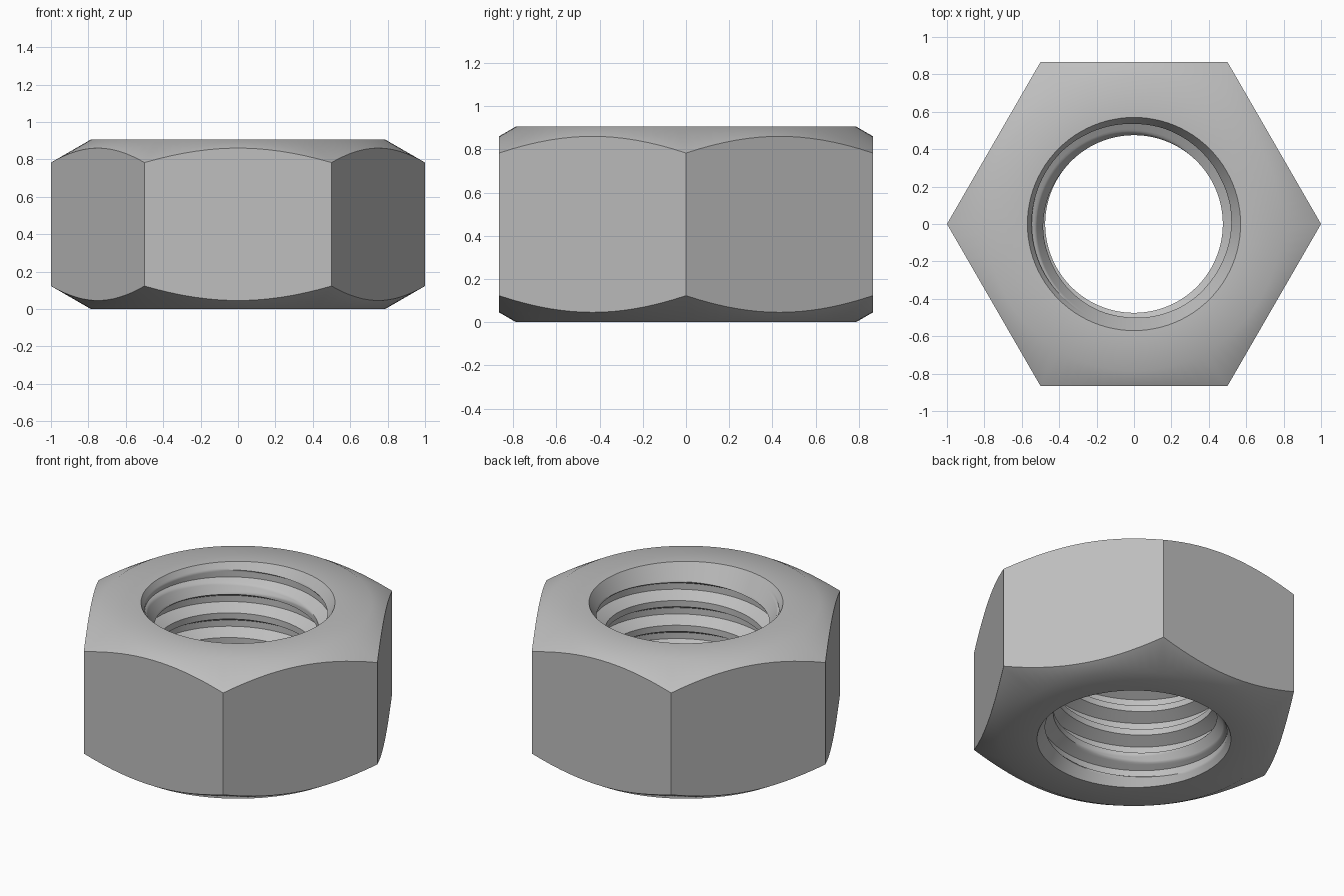
import bpy
import bmesh
from math import pi, radians, sin, cos, sqrt

cube = bpy.data.objects.get("Cube")
if cube:
    bpy.data.objects.remove(cube, do_unlink=True)

# Nut dimensions
SEGMENTS = 96
HEIGHT = 0.906
FLAT = sqrt(3) / 2          # centre to flat side
TOP_R = 0.787               # flat ring ends here and the chamfer begins
RIM_R = 0.57                # mouth of the hole
ROOT_R, CREST_R = 0.547, 0.475
PITCH = 0.16
ROWS = 24                   # rows of faces per thread turn
START_Z = 0.835 - PITCH * 125 / 360   # groove centre at angle zero

steel = bpy.data.materials.new("grey steel")
steel.use_nodes = True
steel.diffuse_color = (0.52, 0.52, 0.52, 1)
steel.node_tree.nodes["Principled BSDF"].inputs["Base Color"].default_value = steel.diffuse_color

bm = bmesh.new()
cache = {}


def vert(r, i, z):
    """Vertex at radius r, angle step i and height z, shared when repeated."""
    a = 2 * pi * (i % SEGMENTS) / SEGMENTS
    co = (r * cos(a), r * sin(a), z)
    key = tuple(round(c, 5) for c in co)
    if key not in cache:
        cache[key] = bm.verts.new(co)
    return cache[key]


def face(*corners):
    unique = list(dict.fromkeys(corners))
    if len(unique) > 2 and not bm.faces.get(unique):
        bm.faces.new(unique)


def outer_profile(i):
    """Hole rim, flat ring, chamfer and hexagon side, from top to bottom."""
    a = 2 * pi * i / SEGMENTS
    side = FLAT / cos(a % (pi / 3) - pi / 6)
    drop = (side - TOP_R) / sqrt(3)
    upper = [(RIM_R, HEIGHT), (TOP_R, HEIGHT), (side, HEIGHT - drop)]
    return upper + [(r, HEIGHT - z) for r, z in reversed(upper)]


def hole_vert(i, row):
    """Helical thread, opened by a steep countersink at both ends."""
    turn = i / SEGMENTS
    z = min(max(START_Z + PITCH * (row / ROWS + turn), 0), HEIGHT)
    phase = (z - START_Z) / PITCH - turn
    away = abs(phase - round(phase))
    rise = min(max((away - 0.125) * 4, 0), 1)
    thread = ROOT_R - (ROOT_R - CREST_R) * rise
    countersink = RIM_R - min(z, HEIGHT - z) / sqrt(3)
    return vert(max(thread, countersink), i, z)


first_row = -ROWS * 7
last_row = ROWS * 2
for i in range(SEGMENTS):
    # Hexagonal outside
    here, after = outer_profile(i), outer_profile(i + 1)
    for j in range(len(here) - 1):
        face(vert(here[j][0], i, here[j][1]),
             vert(here[j + 1][0], i, here[j + 1][1]),
             vert(after[j + 1][0], i + 1, after[j + 1][1]),
             vert(after[j][0], i + 1, after[j][1]))
    # Threaded hole
    for row in range(first_row, last_row):
        face(hole_vert(i, row), hole_vert(i + 1, row),
             hole_vert(i + 1, row + 1), hole_vert(i, row + 1))

bmesh.ops.recalc_face_normals(bm, faces=bm.faces[:])
mesh = bpy.data.meshes.new("hex_nut")
bm.to_mesh(mesh)
bm.free()
mesh.materials.append(steel)

nut = bpy.data.objects.new("hex_nut", mesh)
bpy.context.collection.objects.link(nut)
bpy.ops.object.select_all(action="DESELECT")
nut.select_set(True)
bpy.context.view_layer.objects.active = nut
bpy.ops.object.shade_smooth_by_angle(angle=radians(35))
